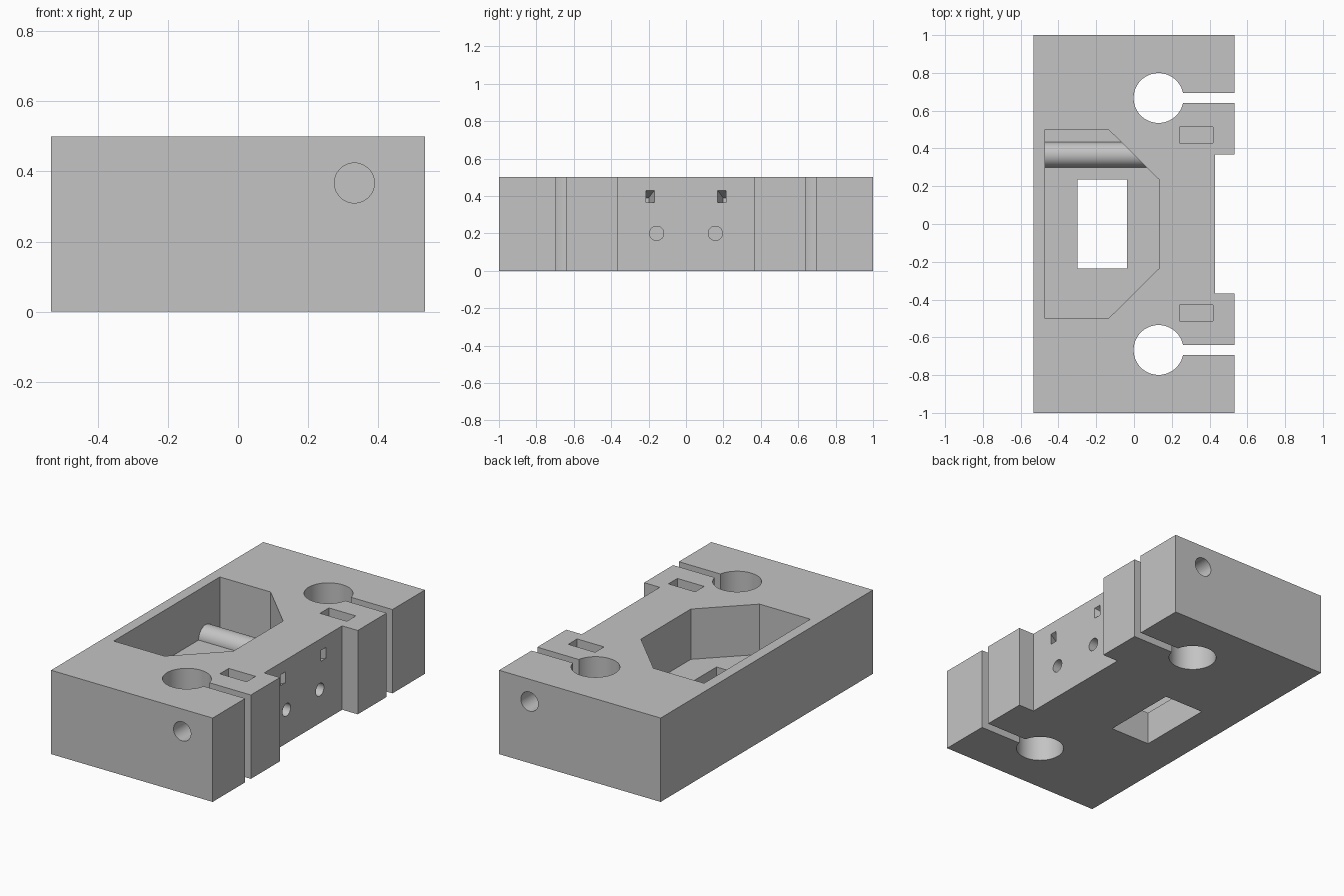
import bpy, bmesh, math
from mathutils import Matrix, Vector

old = bpy.data.objects.get("Cube")
if old:
    bpy.data.objects.remove(old, do_unlink=True)

grey = bpy.data.materials.new("plain grey")
grey.use_nodes = True
grey.diffuse_color = (0.55, 0.55, 0.55, 1)
grey.node_tree.nodes["Principled BSDF"].inputs["Base Color"].default_value = (0.55, 0.55, 0.55, 1)


def add_object(name, bm):
    bmesh.ops.recalc_face_normals(bm, faces=bm.faces)
    mesh = bpy.data.meshes.new(name)
    bm.to_mesh(mesh)
    bm.free()
    mesh.materials.append(grey)
    obj = bpy.data.objects.new(name, mesh)
    bpy.context.collection.objects.link(obj)
    return obj


def prism(name, points, z0, z1):
    bm = bmesh.new()
    face = bm.faces.new([bm.verts.new((x, y, z0)) for x, y in points])
    ext = bmesh.ops.extrude_face_region(bm, geom=[face])
    top = [v for v in ext["geom"] if isinstance(v, bmesh.types.BMVert)]
    bmesh.ops.translate(bm, verts=top, vec=(0, 0, z1 - z0))
    return add_object(name, bm)


def box(name, x0, x1, y0, y1, z0, z1):
    return prism(name, [(x0, y0), (x1, y0), (x1, y1), (x0, y1)], z0, z1)


def cylinder(name, start, end, radius, sides=64):
    a, b = Vector(start), Vector(end)
    bm = bmesh.new()
    turn = (b - a).to_track_quat('Z', 'Y').to_matrix().to_4x4()
    bmesh.ops.create_cone(bm, cap_ends=True, segments=sides, radius1=radius, radius2=radius,
                          depth=(b - a).length, matrix=Matrix.Translation((a + b) / 2) @ turn)
    return add_object(name, bm)


def select_only(obj):
    bpy.ops.object.select_all(action='DESELECT')
    obj.select_set(True)
    bpy.context.view_layer.objects.active = obj


def cut(target, cutter):
    cutter.hide_render = True
    mod = target.modifiers.new("cut", 'BOOLEAN')
    mod.operation = 'DIFFERENCE'
    mod.solver = 'EXACT'
    mod.object = cutter
    select_only(target)
    bpy.ops.object.modifier_apply(modifier=mod.name)
    bpy.data.objects.remove(cutter, do_unlink=True)


# Main block with the shallow recess in its right side
block = box("clamp_block", -0.533, 0.533, -1, 1, 0, 0.5)
cut(block, box("side_recess", 0.43, 0.7, -0.367, 0.367, -0.1, 0.6))

# Chamfered pocket and the window through its floor
cut(block, prism("pocket", [(-0.47, -0.5), (-0.135, -0.5), (0.133, -0.235), (0.133, 0.235),
                            (-0.135, 0.5), (-0.47, 0.5)], 0.2, 0.6))
cut(block, box("floor_window", -0.3, -0.037, -0.235, 0.235, -0.1, 0.3))

for s in (-1, 1):
    # Rod clamp: bore, split, screw hole and nut trap
    cut(block, cylinder("rod_bore", (0.13, s * 0.667, -0.1), (0.13, s * 0.667, 0.6), 0.132))
    cut(block, box("clamp_split", 0.15, 0.7, s * 0.667 - 0.027, s * 0.667 + 0.027, -0.1, 0.6))
    cut(block, cylinder("clamp_screw_hole", (0.332, s * 1.1, 0.367), (0.332, s * 0.45, 0.367), 0.057, 48))
    cut(block, box("nut_trap", 0.24, 0.417, s * 0.472 - 0.042, s * 0.472 + 0.042, 0.28, 0.6))
    # Screw hole and slanted slot in the recessed side
    cut(block, cylinder("side_screw_hole", (0.5, s * 0.157, 0.2), (0.23, s * 0.157, 0.2), 0.038, 48))
    slot = box("side_slot", 0.33, 0.53, s * 0.192 - 0.023, s * 0.192 + 0.023, 0.365, 0.43)
    for v in slot.data.vertices:
        depth = 0.43 - v.co.x
        v.co.y += s * depth * 0.3
        v.co.z -= depth * 0.4
    cut(block, slot)

# Half-sunk rod across the pocket floor
rod = cylinder("pocket_rod", (-0.48, 0.367, 0.2), (0.09, 0.367, 0.2), 0.067)

for obj in (block, rod):
    select_only(obj)
    bpy.ops.object.shade_smooth_by_angle(angle=math.radians(30))
